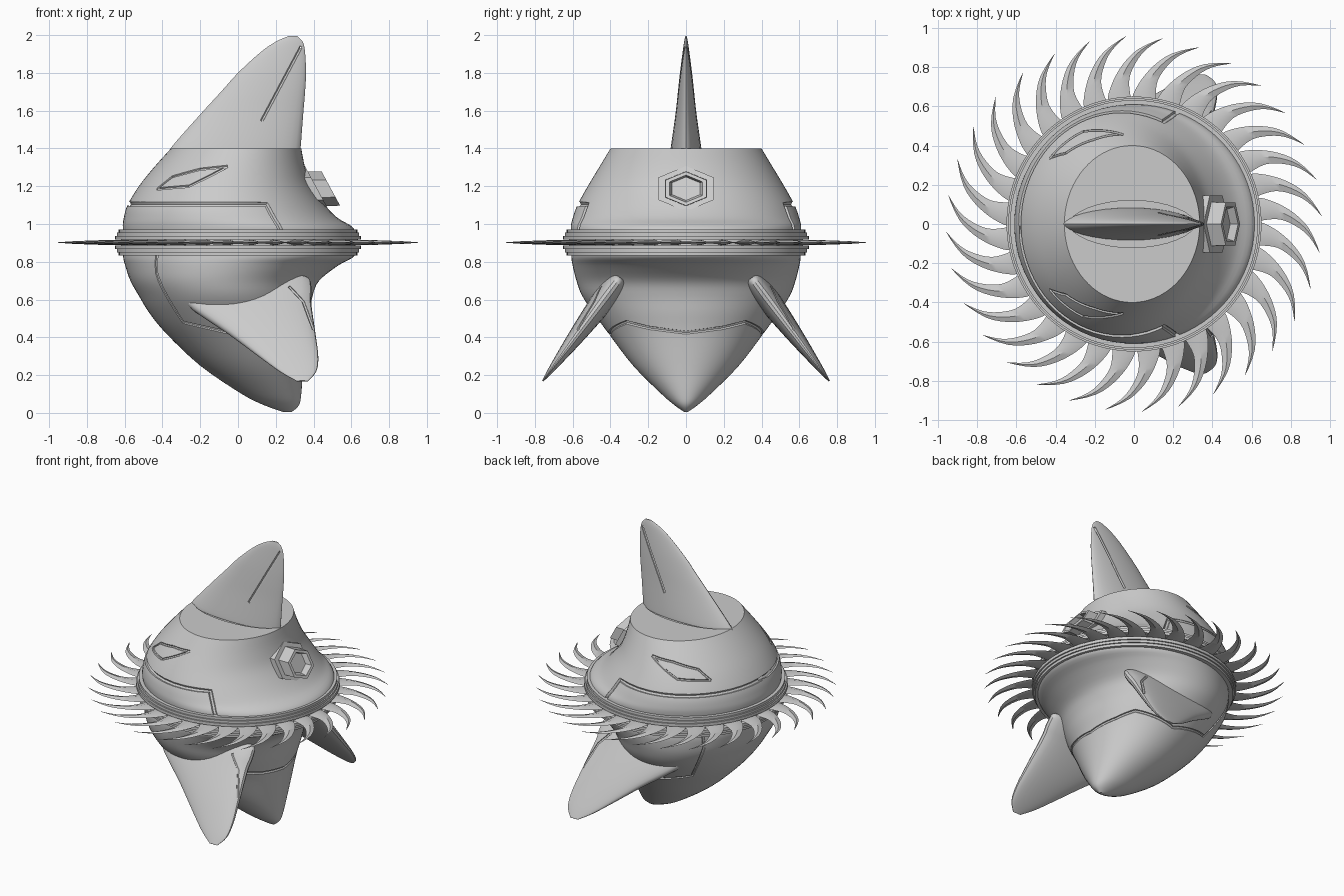
import bpy, math
from math import sin, cos, pi, radians
from mathutils import Vector
from mathutils.bvhtree import BVHTree

if "Cube" in bpy.data.objects:
    bpy.data.objects.remove(bpy.data.objects["Cube"])

grey = bpy.data.materials.new("plain grey")
grey.use_nodes = True
grey.diffuse_color = (0.6, 0.6, 0.6, 1)
grey.node_tree.nodes["Principled BSDF"].inputs["Base Color"].default_value = (0.6, 0.6, 0.6, 1)


def activate(ob):
    bpy.ops.object.select_all(action='DESELECT')
    ob.select_set(True)
    bpy.context.view_layer.objects.active = ob


def loft(name, rings, closed=False):
    """Skin equal-length rings, capped at both ends unless closed."""
    n, m = len(rings[0]), len(rings)
    faces = []
    for i in range(m if closed else m - 1):
        k = (i + 1) % m
        faces += [(i * n + j, i * n + (j + 1) % n, k * n + (j + 1) % n, k * n + j) for j in range(n)]
    if not closed:
        faces += [tuple(reversed(range(n))), tuple(range((m - 1) * n, m * n))]
    me = bpy.data.meshes.new(name)
    me.from_pydata([p for r in rings for p in r], [], faces)
    me.materials.append(grey)
    ob = bpy.data.objects.new(name, me)
    bpy.context.collection.objects.link(ob)
    activate(ob)
    bpy.ops.object.mode_set(mode='EDIT')
    bpy.ops.mesh.select_all(action='SELECT')
    bpy.ops.mesh.normals_make_consistent(inside=False)
    bpy.ops.object.mode_set(mode='OBJECT')
    return ob


def spline(rows, steps=4):
    """Catmull-Rom refinement of a table of section values."""
    out = []
    for i in range(len(rows) - 1):
        q = [Vector(rows[min(max(k, 0), len(rows) - 1)]) for k in (i - 1, i, i + 1, i + 2)]
        for s in range(steps):
            t = s / steps
            out.append(0.5 * (2 * q[1] + (q[2] - q[0]) * t + (2 * q[0] - 5 * q[1] + 4 * q[2] - q[3]) * t * t
                              + (3 * q[1] - q[0] - 3 * q[2] + q[3]) * t ** 3))
    return out + [Vector(rows[-1])]


def oval(z, left, right, width, n=72):
    c, a = (left + right) / 2, (right - left) / 2
    return [(c + a * cos(2 * pi * k / n), width * sin(2 * pi * k / n), z) for k in range(n)]


def lens(left, right, half, power=1.2, n=16):
    """Blade section as (x, offset) pairs; a low power gives blunt ends."""
    ts = [k / n for k in range(n + 1)]
    up = [(left + (right - left) * (1 - cos(pi * t)) / 2, half * abs(sin(pi * t)) ** power) for t in ts]
    return up + [(x, -h) for x, h in up[-2:0:-1]]


def cut(ob, cutter):
    """Subtract the cutter; engraving only adds faces, so undo a failed cut."""
    whole = ob.data.copy()
    activate(ob)
    mod = ob.modifiers.new("cut", 'BOOLEAN')
    mod.object, mod.operation, mod.solver = cutter, 'DIFFERENCE', 'EXACT'
    bpy.ops.object.modifier_apply(modifier=mod.name)
    if len(ob.data.polygons) < len(whole.polygons):
        ob.data = whole
    bpy.data.objects.remove(cutter)


def groove(ob, path, ray, size=0.011):
    """Engrave a line; ray turns each 2D path point into an origin and direction."""
    bpy.context.view_layer.update()
    tree = BVHTree.FromObject(ob, bpy.context.evaluated_depsgraph_get())
    pts = [Vector(p) for p in path]
    dense = [a.lerp(b, s / 12) for a, b in zip(pts, pts[1:]) for s in range(12)] + [pts[-1]]
    hits = [h for h in (tree.ray_cast(*ray(p))[0] for p in dense) if h]
    cu = bpy.data.curves.new("groove_cutter", 'CURVE')
    cu.dimensions, cu.bevel_depth, cu.bevel_resolution, cu.use_fill_caps = '3D', size, 1, True
    sp = cu.splines.new('POLY')
    sp.points.add(len(hits) - 1)
    for p, h in zip(sp.points, hits):
        p.co = (*h, 1)
    cutter = bpy.data.objects.new("groove_cutter", cu)
    bpy.context.collection.objects.link(cutter)
    activate(cutter)
    bpy.ops.object.convert(target='MESH')
    cut(ob, bpy.context.object)


def polar(p):
    d = Vector((cos(radians(p[0])), sin(radians(p[0])), 0))
    return d * 2 + Vector((0, 0, p[1])), -d


def sideways(side):
    return lambda p: (Vector((p[0], side * 2, p[1])), Vector((0, -side, 0)))


def finish(ob, angle=35):
    activate(ob)
    bpy.ops.object.shade_smooth_by_angle(angle=radians(angle))


# Upper body with slot for the top fin, side band and eye outlines
rows = [(0.9, -0.6, 0.64, 0.6), (0.98, -0.61, 0.61, 0.61), (1.03, -0.605, 0.53, 0.6), (1.1, -0.585, 0.46, 0.575),
        (1.2, -0.525, 0.39, 0.52), (1.3, -0.445, 0.355, 0.46), (1.4, -0.355, 0.335, 0.4)]
upper = loft("upper_body", [oval(*r) for r in spline(rows)])
cut(upper, loft("slot_cutter", [[(x, y, z) for x, y in lens(-0.335, 0.315, 0.12)] for z in (1.383, 1.45)]))
band = [(68, 0.96), (74, 1.105), (181, 1.105)]
eye = [(142, 1.185), (134, 1.25), (115, 1.29), (97, 1.305), (119, 1.2)]
for side in (1, -1):
    groove(upper, [(side * a, z) for a, z in band], polar, 0.014)
    for (a, za), (b, zb) in zip(eye, eye[1:] + eye[:1]):
        groove(upper, [(side * a, za), (side * b, zb)], polar, 0.008)
finish(upper)

# Lower body tapering to a keel
rows = [(0.005, 0.24, 0.285, 0.01), (0.04, 0.14, 0.322, 0.06), (0.1, 0.02, 0.335, 0.13), (0.25, -0.2, 0.345, 0.28),
        (0.42, -0.38, 0.36, 0.41), (0.53, -0.47, 0.38, 0.49), (0.62, -0.525, 0.395, 0.55), (0.7, -0.57, 0.43, 0.58),
        (0.78, -0.597, 0.53, 0.6), (0.83, -0.608, 0.615, 0.607), (0.9, -0.6, 0.62, 0.6)]
lower = loft("lower_body", [oval(*r) for r in spline(rows)])
half = [(135, 0.85), (136, 0.74), (130, 0.48), (88, 0.41), (51, 0.48), (31, 0.45)]
groove(lower, half + [(0, 0.425)] + [(-a, z) for a, z in reversed(half)], polar, 0.01)
finish(lower)

# Stepped ring around the waist
steps = [(0.59, 0.07), (0.632, 0.07), (0.632, 0.052), (0.641, 0.052), (0.641, 0.035), (0.65, 0.035), (0.65, 0.015),
         (0.62, 0.015)]
section = steps + [(r, -z) for r, z in reversed(steps)]
ring = loft("waist_ring", [[(r * cos(a), r * sin(a), 0.902 + z) for r, z in section]
                           for a in (2 * pi * k / 96 for k in range(96))], True)
finish(ring)

# Swept saw blades: radius, outer and inner edge angle from the tip, half thickness
rows = [(0.6, 21.5, 9, 0.014), (0.66, 20.5, 10.5, 0.014), (0.74, 17, 10.7, 0.012), (0.82, 12.6, 8.3, 0.009),
        (0.89, 7.6, 5, 0.006), (0.957, 0.2, 0, 0.001)]
blade_rows = spline(rows, 3)
for k in range(32):
    tip = 92.4 + 360 / 32 * k

    def at(r, a, z):
        return (r * cos(radians(tip + a)), r * sin(radians(tip + a)), 0.902 + z)
    blade = loft("saw_blade", [[at(r, o, 0), at(r, (o + i) / 2, t), at(r, i, 0), at(r, (o + i) / 2, -t)]
                               for r, o, i, t in blade_rows])
    finish(blade)

# Top fin
rows = [(1.385, -0.355, 0.328, 0.082), (1.41, -0.35, 0.332, 0.08), (1.58, -0.2, 0.345, 0.056),
        (1.7, -0.09, 0.355, 0.043), (1.8, 0.0, 0.36, 0.032), (1.91, 0.12, 0.355, 0.018),
        (1.965, 0.2, 0.342, 0.01), (1.996, 0.27, 0.312, 0.003)]
fin = loft("top_fin", [[(x, y, z) for x, y in lens(a, b, h)] for z, a, b, h in spline(rows)])
for side in (1, -1):
    groove(fin, [(0.125, 1.545), (0.335, 1.94)], sideways(side), 0.009)
finish(fin)

# Splayed lower fins: distance along fin, leading x, trailing x, half thickness
rows = [(-0.02, 0.0, 0.36, 0.035), (0, -0.15, 0.382, 0.055), (0.07, -0.25, 0.39, 0.064), (0.15, -0.275, 0.388, 0.062),
        (0.35, -0.05, 0.41, 0.045), (0.5, 0.11, 0.425, 0.028), (0.6, 0.22, 0.415, 0.015), (0.665, 0.31, 0.37, 0.004)]
for side, name in ((1, "back_lower_fin"), (-1, "front_lower_fin")):
    fin = loft(name, [[(x, side * (0.36 + 0.6 * s + 0.8 * h), 0.7 - 0.8 * s + 0.6 * h)
                       for x, h in lens(a, b, t, 0.8)] for s, a, b, t in spline(rows)])
    groove(fin, [(0.27, 0.67), (0.345, 0.59), (0.4, 0.44)], sideways(side), 0.009)
    finish(fin)

# Hexagonal vent on the sloping side: radius and outward offset of each step
vent = [(0.12, -0.1), (0.12, 0.012), (0.092, 0.012), (0.09, 0.085), (0.072, 0.085), (0.062, 0.05)]
hexes = [[(0.407 - 0.54 * r * cos(pi * k / 3) + h, 1.4 * r * sin(pi * k / 3), 1.187 + r * cos(pi * k / 3))
          for k in range(6)] for r, h in vent]
loft("hexagonal_vent", hexes)
